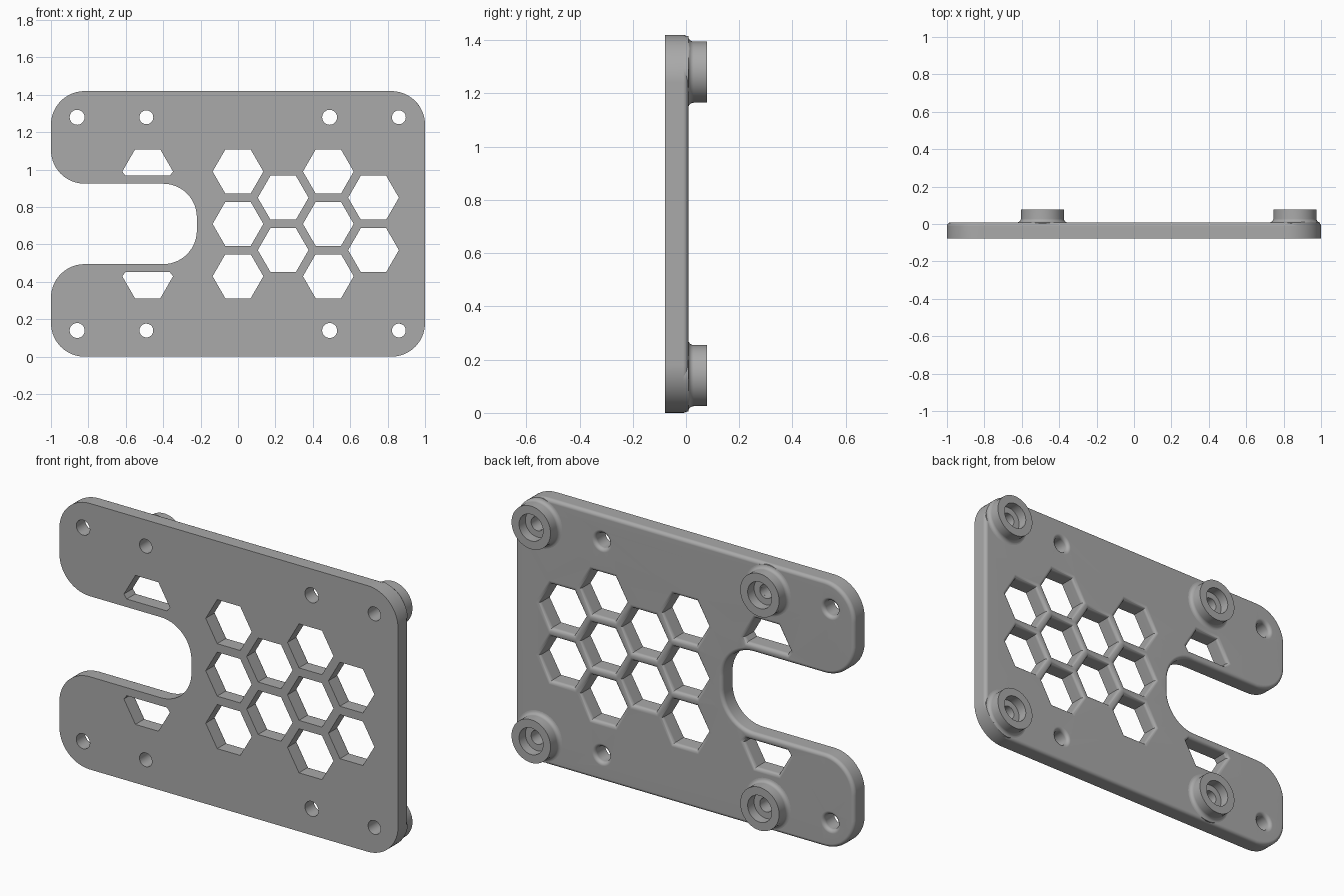
import bpy, bmesh, math
from mathutils import Vector

old = bpy.data.objects.get("Cube")
if old:
    bpy.data.objects.remove(old, do_unlink=True)

H = 1.42                      # plate height
R = 0.18                      # corner radius
F = 0.019                     # edge rounding
FRONT, BACK, TOP = -0.0785, 0.0085, 0.0785

grey = bpy.data.materials.new("plain_grey")
grey.use_nodes = True
grey.diffuse_color = (0.4, 0.4, 0.4, 1)
grey.node_tree.nodes["Principled BSDF"].inputs["Base Color"].default_value = (0.4, 0.4, 0.4, 1)


def finish(bm, name):
    """Turn a bmesh into a smooth-shaded object with crisp edges."""
    bmesh.ops.recalc_face_normals(bm, faces=bm.faces)
    mesh = bpy.data.meshes.new(name)
    bm.to_mesh(mesh)
    bm.free()
    mesh.materials.append(grey)
    obj = bpy.data.objects.new(name, mesh)
    bpy.context.collection.objects.link(obj)
    bpy.ops.object.select_all(action='DESELECT')
    obj.select_set(True)
    bpy.context.view_layer.objects.active = obj
    bpy.ops.object.shade_smooth_by_angle(angle=math.radians(32))
    mod = obj.modifiers.new("even_shading", 'WEIGHTED_NORMAL')
    mod.keep_sharp = True
    return obj


def ngon(x, z, r, n):
    """Clockwise regular polygon, so the material lies on its left."""
    return [Vector((x + r * math.cos(a), z - r * math.sin(a)))
            for a in (math.tau * i / n for i in range(n))]


def rounded(corners, r, steps=14):
    """Round every right-angled corner of an outline."""
    pts = []
    for i, c in enumerate(corners):
        u = (c - corners[i - 1]).normalized()
        v = (corners[(i + 1) % len(corners)] - c).normalized()
        mid = c - u * r + v * r
        for k in range(steps + 1):
            t = math.pi / 2 * k / steps
            pts.append(mid + r * (u * math.sin(t) - v * math.cos(t)))
    return pts


def offset(pts, d):
    """Move a loop towards the material by d."""
    out = []
    for i, p in enumerate(pts):
        u = (p - pts[i - 1]).normalized()
        v = (pts[(i + 1) % len(pts)] - p).normalized()
        n1, n2 = Vector((-u.y, u.x)), Vector((-v.y, v.x))
        out.append(p + d * (n1 + n2) / (1 + n1.dot(n2)))
    return out


def bridge(bm, a, b):
    for i in range(len(a)):
        j = (i + 1) % len(a)
        bm.faces.new((a[i], a[j], b[j], b[i]))


# Plate loops: slotted outline, honeycomb, cut hexagons, screw holes
outline = rounded([Vector(p) for p in (
    (1, 0), (1, H), (-1, H), (-1, 0.925), (-0.22, 0.925),
    (-0.22, 0.495), (-1, 0.495), (-1, 0))], R)
loops = [(outline, F)]

HEX, PITCH, COL = 0.1357, 0.28, 0.2415
for col, rows in enumerate(((-1, 0, 1), (-0.5, 0.5), (-1, 0, 1), (-0.5, 0.5))):
    for row in rows:
        loops.append((ngon(col * COL, H / 2 + row * PITCH, HEX, 6), F))

cut = 0.968
upper = [p for p in ngon(-2 * COL, H / 2 + PITCH, HEX, 6) if p.y > cut]
upper.sort(key=lambda p: -math.atan2(p.y - cut, p.x + 2 * COL))
upper = [Vector((-0.602, cut))] + upper + [Vector((-0.364, cut))]
lower = [Vector((p.x, H - p.y)) for p in reversed(upper)]
loops += [(upper, F), (lower, F)]

HOLE_Z = (0.14, H - 0.14)
BOSS_X = (-0.49, 0.86)
for z in HOLE_Z:
    loops += [(ngon(x, z, 0.04, 32), F) for x in (-0.86, 0.49)]
    loops += [(ngon(x, z, 0.037, 32), 0) for x in BOSS_X]

# Plate: straight walls, rounded back edges, flat front and back
bm = bmesh.new()
front_edges, back_edges = [], []
for pts, f in loops:
    levels = [(FRONT, 0)]
    if f:
        for k in range(6):
            a = math.pi / 2 * k / 5
            levels.append((BACK - f + f * math.sin(a), f * (1 - math.cos(a))))
    else:
        levels.append((BACK, 0))
    rings = [[bm.verts.new((p.x, y, p.y)) for p in offset(pts, d)] for y, d in levels]
    for a, b in zip(rings, rings[1:]):
        bridge(bm, a, b)
    for ring, store in ((rings[0], front_edges), (rings[-1], back_edges)):
        store += [bm.edges.get((ring[i - 1], ring[i])) for i in range(len(ring))]
for edges, ny in ((front_edges, -1), (back_edges, 1)):
    bmesh.ops.triangle_fill(bm, use_beauty=True, use_dissolve=False,
                            edges=edges, normal=(0, ny, 0))
finish(bm, "plate")


def keep_inside(x, z):
    """Pull a point back inside the rounded plate corners on the left side."""
    c = Vector((1 - R, R if z < H / 2 else H - R))
    d = Vector((x, z)) - c
    if d.x > 0 and d.y * (c.y - H / 2) > 0 and d.length > R:
        d *= R / d.length
    return c + d


# Screw bosses: flared foot, counterbore and through hole
BOSS, FOOT = 0.115, 0.02
profile = [(BOSS + FOOT, BACK - FOOT)]
for k in range(6):
    a = math.pi / 2 * k / 5
    profile.append((BOSS + FOOT * (1 - math.sin(a)), BACK + FOOT * (1 - math.cos(a))))
profile += [(BOSS, TOP), (0.071, TOP), (0.071, 0.025), (0.037, 0.025), (0.037, BACK)]

for x, side in zip(BOSS_X, ("right", "left")):
    for z, level in zip(HOLE_Z, ("lower", "upper")):
        bm = bmesh.new()
        rings = []
        for r, y in profile:
            ring = [keep_inside(p.x, p.y) for p in ngon(x, z, r, 48)]
            rings.append([bm.verts.new((p.x, y, p.y)) for p in ring])
        for a, b in zip(rings, rings[1:]):
            bridge(bm, a, b)
        finish(bm, f"screw_boss_{level}_{side}")
